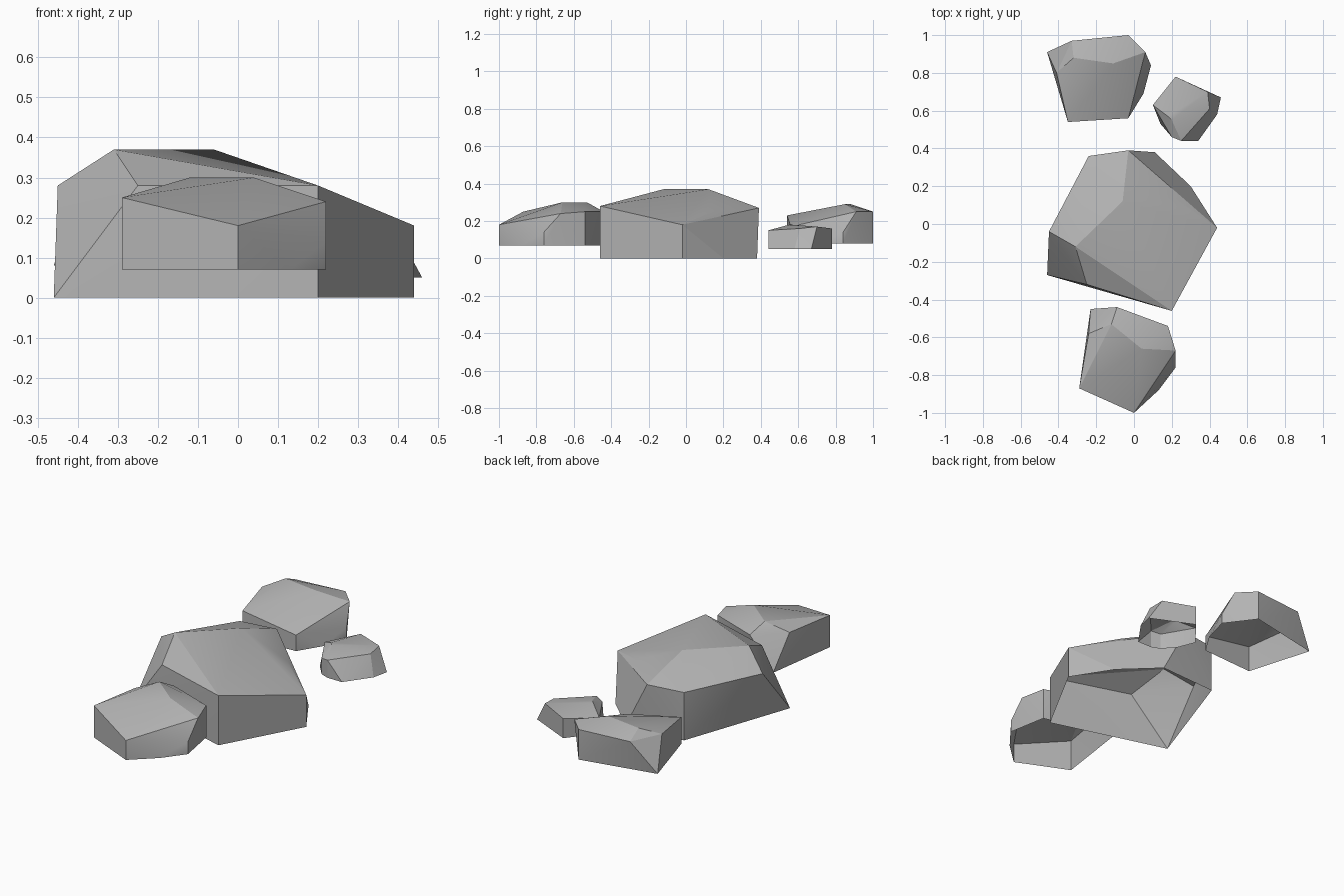
import bpy
import bmesh
import math

default_cube = bpy.data.objects.get("Cube")
if default_cube:
    bpy.data.objects.remove(default_cube, do_unlink=True)


def make_material(name, colour):
    material = bpy.data.materials.new(name)
    material.use_nodes = True
    material.diffuse_color = colour
    material.node_tree.nodes["Principled BSDF"].inputs["Base Color"].default_value = colour
    return material


stone_grey = make_material("stone_grey", (0.45, 0.45, 0.45, 1))


def make_rock(name, floor, columns, feet, crown):
    """Chiselled stone shell, open underneath.

    columns: upright corners running from the floor to their own height
    feet: ground corners whose walls lean inwards
    crown: upper corners that do not reach the floor
    """
    corners = [(x, y, floor) for x, y, top in columns]
    corners += [(x, y, floor) for x, y in feet]
    corners += columns + crown

    bm = bmesh.new()
    for corner in corners:
        bm.verts.new(corner)
    hull = bmesh.ops.convex_hull(bm, input=bm.verts)
    unused = [v for v in bm.verts if not v.link_faces]
    bmesh.ops.delete(bm, geom=unused, context="VERTS")
    bmesh.ops.recalc_face_normals(bm, faces=bm.faces)

    # Remove the underside and merge flat facets
    bm.normal_update()
    underside = [f for f in bm.faces if f.normal.z < -0.7]
    bmesh.ops.delete(bm, geom=underside, context="FACES")
    bmesh.ops.dissolve_limit(bm, angle_limit=math.radians(2),
                             verts=bm.verts, edges=bm.edges)

    mesh = bpy.data.meshes.new(name)
    bm.to_mesh(mesh)
    bm.free()
    mesh.materials.append(stone_grey)
    rock = bpy.data.objects.new(name, mesh)
    bpy.context.collection.objects.link(rock)

    # Soften shallow edges, keep chiselled ones crisp
    bpy.ops.object.select_all(action="DESELECT")
    rock.select_set(True)
    bpy.context.view_layer.objects.active = rock
    bpy.ops.object.shade_smooth_by_angle(angle=math.radians(20))
    return rock


# Large middle boulder
make_rock(
    "large_boulder", floor=0,
    columns=[(.2, -.46, .28), (.44, -.02, .18), (-.24, .36, .27)],
    feet=[(.3, .2), (.11, .38), (-.46, -.27)],
    crown=[(-.25, -.32, .28), (-.45, -.04, .28), (-.31, -.12, .37),
           (-.06, .12, .37), (.21, .14, .25), (-.03, .39, .27)],
)

# Front boulder
make_rock(
    "front_boulder", floor=.07,
    columns=[(0, -1, .18), (-.29, -.87, .25), (.18, -.54, .25), (.22, -.76, .14)],
    feet=[(.13, -.88), (-.23, -.45)],
    crown=[(.1, -.82, .22), (.22, -.67, .24), (.04, -.66, .3),
           (-.12, -.53, .3), (-.09, -.44, .25), (-.24, -.58, .25)],
)

# Back boulder
make_rock(
    "back_boulder", floor=.08,
    columns=[(-.03, .56, .17), (-.35, .54, .23), (-.03, 1, .25), (.09, .84, .14)],
    feet=[(.05, .69), (-.46, .91)],
    crown=[(0, .73, .21), (.06, .91, .25), (-.11, .85, .29),
           (-.32, .88, .29), (-.33, .97, .25), (-.41, .8, .25)],
)

# Small side stone
make_rock(
    "small_stone", floor=.05,
    columns=[(.22, .78, .16), (.1, .63, .14), (.2, .46, .14), (.25, .44, .15)],
    feet=[(.46, .67), (.44, .58), (.34, .44), (.14, .53)],
    crown=[(.39, .7, .17), (.4, .61, .16), (.29, .54, .16),
           (.2, .55, .18), (.18, .57, .18)],
)
